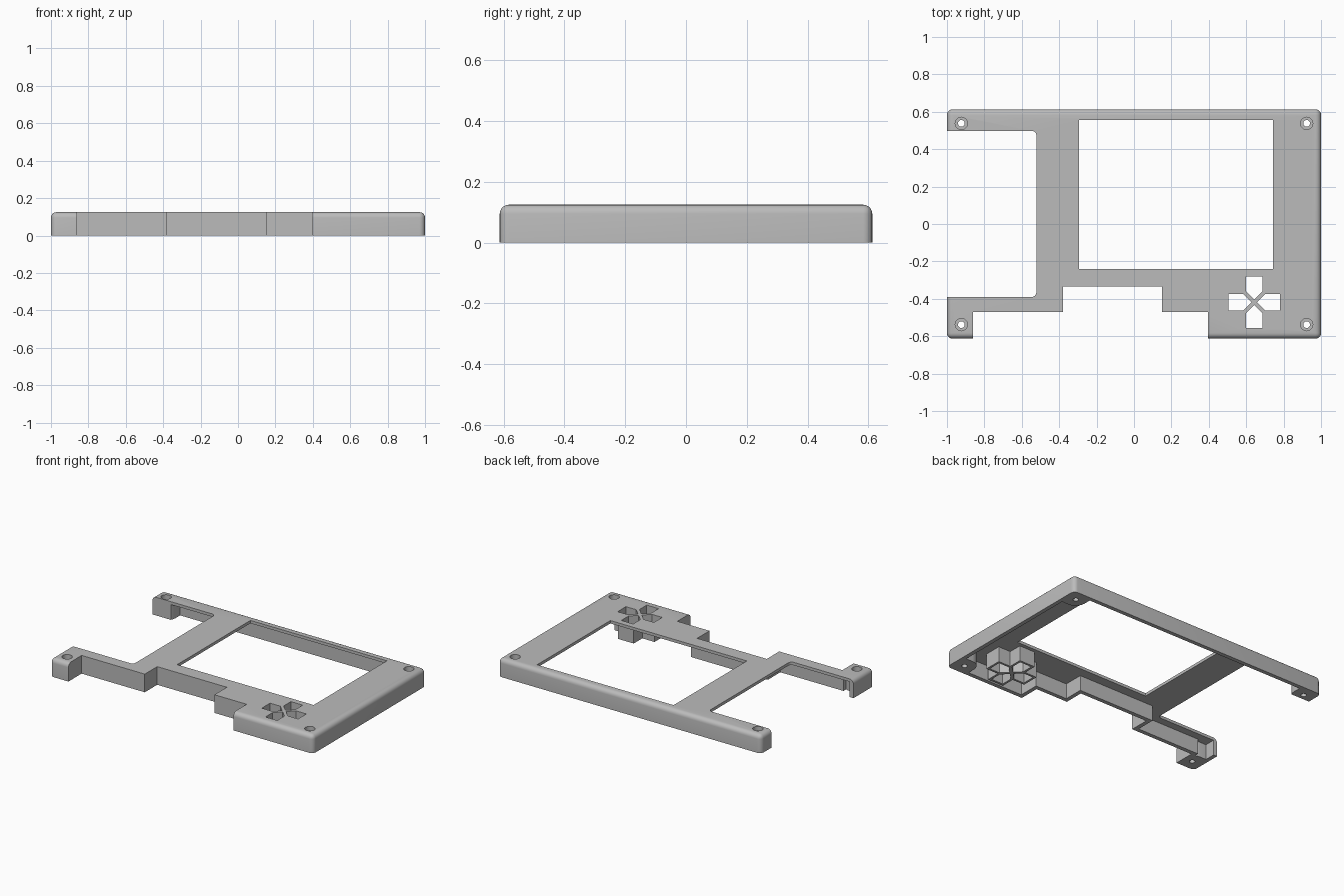
import bpy, bmesh, math
from mathutils import Vector

cube = bpy.data.objects.get("Cube")
if cube:
    bpy.data.objects.remove(cube, do_unlink=True)

W, D, H = 1.0, 0.613, 0.125      # half width, half depth, height
WALL, PLATE, R = 0.028, 0.02, 0.03
LOW, HIGH = -0.1, 0.2            # cutter extents

grey = bpy.data.materials.new("plain grey")
grey.use_nodes = True
grey.diffuse_color = (0.5, 0.5, 0.5, 1)
grey.node_tree.nodes["Principled BSDF"].inputs["Base Color"].default_value = (0.5, 0.5, 0.5, 1)


def finish(name, bm):
    bmesh.ops.recalc_face_normals(bm, faces=bm.faces)
    mesh = bpy.data.meshes.new(name)
    bm.to_mesh(mesh)
    bm.free()
    mesh.materials.append(grey)
    ob = bpy.data.objects.new(name, mesh)
    bpy.context.collection.objects.link(ob)
    return ob


def prism(name, points, z0, z1, round_corners=(), radius=0.0, segments=6):
    """Extruded polygon; the listed corner indices are rounded."""
    bm = bmesh.new()
    verts = [bm.verts.new((x, y, z0)) for x, y in points]
    face = bm.faces.new(verts)
    ext = bmesh.ops.extrude_face_region(bm, geom=[face])
    top = [v for v in ext["geom"] if isinstance(v, bmesh.types.BMVert)]
    bmesh.ops.translate(bm, verts=top, vec=(0, 0, z1 - z0))
    edges = [e for i in round_corners for e in verts[i].link_edges
             if abs(e.verts[0].co.z - e.verts[1].co.z) > 1e-4]
    if edges:
        bmesh.ops.bevel(bm, geom=edges, offset=radius, segments=segments,
                        profile=0.5, affect='EDGES')
    return finish(name, bm)


def box(name, x0, x1, y0, y1, z0=LOW, z1=HIGH, **kw):
    return prism(name, [(x0, y0), (x1, y0), (x1, y1), (x0, y1)], z0, z1, **kw)


def cylinder(name, x, y, radius, z0, z1):
    pts = [(x + radius * math.cos(a * math.tau / 24), y + radius * math.sin(a * math.tau / 24))
           for a in range(24)]
    return prism(name, pts, z0, z1)


def subtract(ob, cutter):
    cutter.hide_render = True
    mod = ob.modifiers.new("cut", 'BOOLEAN')
    mod.operation, mod.solver, mod.object = 'DIFFERENCE', 'EXACT', cutter
    bpy.context.view_layer.objects.active = ob
    bpy.ops.object.modifier_apply(modifier=mod.name)
    bpy.data.objects.remove(cutter, do_unlink=True)


def inset(points, d):
    """Move every side of an axis-aligned counter-clockwise outline inwards."""
    out = []
    for i, p in enumerate(points):
        p = Vector(p)
        a = (p - Vector(points[i - 1])).normalized()
        b = (Vector(points[(i + 1) % len(points)]) - p).normalized()
        out.append(tuple(p + d * (Vector((-a.y, a.x)) + Vector((-b.y, b.x)))))
    return out


# Outer body with rounded upright and top edges
bm = bmesh.new()
bmesh.ops.create_cube(bm, size=1)
for v in bm.verts:
    v.co = (v.co.x * 2 * W, v.co.y * 2 * D, (v.co.z + 0.5) * H)
soft = [e for e in bm.edges if max(v.co.z for v in e.verts) > H / 2]
bmesh.ops.bevel(bm, geom=soft, offset=R, segments=5, profile=0.5, affect='EDGES')
case = finish("case_shell", bm)

# Steps in the front edge
front = [(-0.86, -0.47), (-0.38, -0.335), (0.15, -0.47), (0.395, -D)]
for (x0, y), (x1, _) in zip(front, front[1:]):
    subtract(case, box("front_step_cutter", x0, x1, -1, y))

# Hollow underside, keeping screw posts and the button guide solid
outline = [(-W, -D)]
level = -D
for x, y in front:
    outline += [(x, level), (x, y)]
    level = y
outline += [(W, -D), (W, D), (-W, D)]
cavity = prism("cavity_cutter", inset(outline, WALL), LOW, H - PLATE)

POST = 0.15
for sx in (-1, 1):
    for sy in (-1, 1):
        x, y = sx * (W - POST), sy * (D - POST)
        pts = [(x, y), (sx * 1.2, y), (sx * 1.2, sy), (x, sy)]
        subtract(cavity, prism("post_shape", pts, LOW * 2, HIGH,
                               round_corners=(0,), radius=0.07))

CX, CY = 0.643, -0.418
ARM, HALF, RIM = 0.138, 0.045, 0.015
for a, b in ((ARM + RIM, HALF + RIM), (HALF + RIM, ARM + RIM)):
    subtract(cavity, box("guide_shape", CX - a, CX + a, CY - b, CY + b, LOW * 2, HIGH))
subtract(case, cavity)

# Screen window and open bay
subtract(case, box("window_cutter", -0.295, 0.743, -0.24, 0.556))
subtract(case, box("bay_cutter", -1.2, -0.522, -0.39, 0.498,
                   round_corners=(1, 2), radius=0.025))

# Four pointed button holes
house = [(-HALF, ARM), (-HALF, 0.06), (0, 0.015), (HALF, 0.06), (HALF, ARM)]
for c, s in ((1, 0), (0, 1), (-1, 0), (0, -1)):
    pts = [(CX + x * c - y * s, CY + x * s + y * c) for x, y in house]
    subtract(case, prism("button_cutter", pts, LOW, HIGH))

# Counterbored screw holes
for sx in (-1, 1):
    for sy in (-1, 1):
        x, y = sx * 0.923, sy * 0.538
        subtract(case, cylinder("screw_cutter", x, y, 0.018, LOW, HIGH))
        subtract(case, cylinder("screw_head_cutter", x, y, 0.033, H - 0.03, HIGH))

bpy.ops.object.select_all(action='DESELECT')
case.select_set(True)
bpy.context.view_layer.objects.active = case
bpy.ops.object.shade_smooth_by_angle(angle=math.radians(30))
